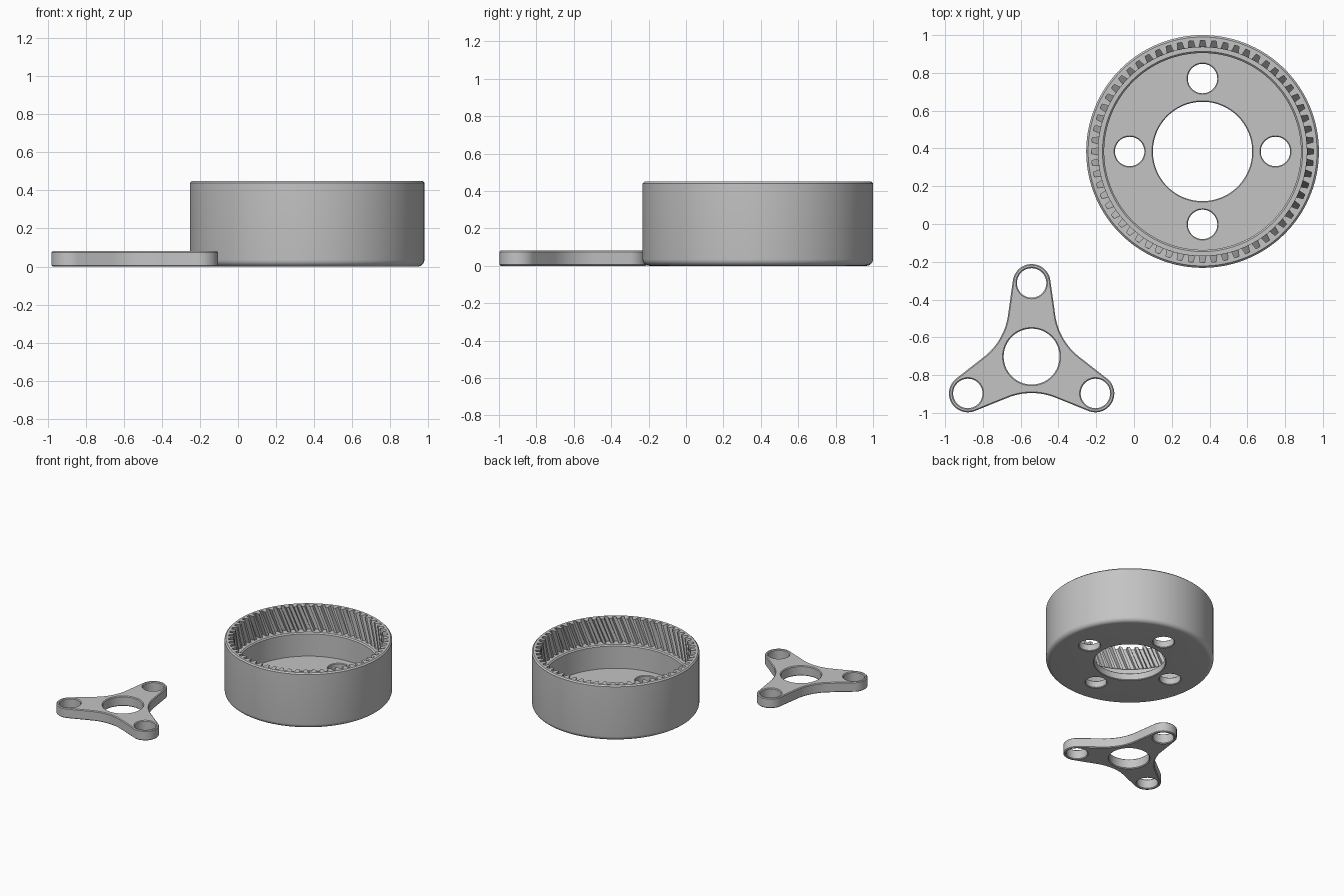
import bpy, bmesh
from math import pi, tau, sin, cos, radians
from mathutils import Vector

cube = bpy.data.objects.get("Cube")
if cube:
    bpy.data.objects.remove(cube, do_unlink=True)

grey = bpy.data.materials.new("plain grey")
grey.use_nodes = True
GREY = (0.55, 0.55, 0.55, 1)
grey.diffuse_color = GREY
grey.node_tree.nodes["Principled BSDF"].inputs["Base Color"].default_value = GREY


def arc(cx, cy, r, a0, a1, n):
    """Points along an arc, both ends included."""
    return [(cx + r * cos(a0 + (a1 - a0) * i / n), cy + r * sin(a0 + (a1 - a0) * i / n))
            for i in range(n + 1)]


def circle(r, n, cx=0, cy=0):
    return arc(cx, cy, r, 0, tau, n)[:-1]


def loop(bm, pts, z):
    return [bm.verts.new((x, y, z)) for x, y in pts]


def bridge(bm, a, b):
    for i in range(len(a)):
        j = (i + 1) % len(a)
        bm.faces.new((a[i], a[j], b[j], b[i]))


def cap(bm, *loops):
    """Fill the flat area between an outline and its holes."""
    edges = []
    for l in loops:
        for i, v in enumerate(l):
            w = l[(i + 1) % len(l)]
            edges.append(bm.edges.get((v, w)) or bm.edges.new((v, w)))
    bmesh.ops.triangle_fill(bm, edges=edges, use_beauty=True, normal=Vector((0, 0, 1)))


def wall(bm, outline, bottom, top, edge):
    """Upright wall with chamfered rims; returns its bottom and top loops."""
    steps = [(edge, bottom), (0, bottom + edge), (0, top - edge), (edge, top)]
    loops = [loop(bm, outline(inset), z) for inset, z in steps]
    for a, b in zip(loops, loops[1:]):
        bridge(bm, a, b)
    return loops[0], loops[-1]


def finish(bm, name, location):
    bmesh.ops.recalc_face_normals(bm, faces=bm.faces)
    mesh = bpy.data.meshes.new(name)
    bm.to_mesh(mesh)
    bm.free()
    mesh.materials.append(grey)
    obj = bpy.data.objects.new(name, mesh)
    obj.location = location
    bpy.context.collection.objects.link(obj)
    bpy.ops.object.select_all(action='DESELECT')
    obj.select_set(True)
    bpy.context.view_layer.objects.active = obj
    bpy.ops.object.shade_smooth_by_angle(angle=radians(30))


def hole(r, x, y, n=48):
    return lambda inset: circle(r + inset, n, x, y)


# Three-armed carrier plate: rounded arm ends joined by concave arcs
REACH, END_R, WAIST, TAPER = 0.39, 0.10, 0.193, radians(8)
line = REACH * sin(TAPER) + END_R
D = (line - WAIST) / (cos(radians(30) - TAPER) - 1)


def carrier_outline(inset):
    pts = []
    for k in range(3):
        a = pi / 2 + k * tau / 3
        pts += arc(REACH * cos(a), REACH * sin(a), END_R - inset,
                   a - pi / 2 + TAPER, a + pi / 2 - TAPER, 24)
        m = a + pi / 3
        half = pi / 6 - TAPER
        pts += arc(D * cos(m), D * sin(m), D - WAIST + inset,
                   m + pi + half, m + pi - half, 16)
    return pts


bm = bmesh.new()
outlines = [carrier_outline, hole(0.148, 0, 0, 64)]
for k in range(3):
    a = pi / 2 + k * tau / 3
    outlines.append(hole(0.078, REACH * cos(a), REACH * sin(a)))
rims = [wall(bm, o, 0, 0.081, 0.006) for o in outlines]
cap(bm, *[r[0] for r in rims])
cap(bm, *[r[1] for r in rims])
finish(bm, "carrier_plate", (-0.542, -0.702, 0))

# Ring gear cup: sizes
R, H, ROUND, FLOOR, LEDGE = 0.616, 0.45, 0.035, 0.06, 0.25
SIDES, TEETH, ROOT_R, TIP_R = 160, 60, 0.588, 0.552
LEAN = 0.13


def teeth_outline(turn):
    pts = []
    pitch = tau / TEETH
    for i in range(TEETH):
        for f, r in ((-0.32, TIP_R), (-0.2, ROOT_R), (0.2, ROOT_R), (0.32, TIP_R)):
            a = (i + f) * pitch + turn
            pts.append((r * cos(a), r * sin(a)))
    return pts


def stack(bm, profile):
    """Revolved wall through (radius, height) pairs."""
    loops = [loop(bm, circle(r, SIDES), z) for r, z in profile]
    for a, b in zip(loops, loops[1:]):
        bridge(bm, a, b)
    return loops[0], loops[-1]


bm = bmesh.new()
# Outer wall with rounded foot and chamfered rim
foot = [(R - ROUND + ROUND * sin(t), ROUND - ROUND * cos(t))
        for t in (i * pi / 12 for i in range(7))]
base, rim = stack(bm, foot + [(R, H - 0.01), (R - 0.01, H)])

# Slanted inner teeth
STEPS = 8
rows = [loop(bm, teeth_outline(pi / 2 + LEAN * (i / STEPS - 1)), LEDGE + (H - LEDGE) * i / STEPS)
        for i in range(STEPS + 1)]
for a, b in zip(rows, rows[1:]):
    bridge(bm, a, b)
cap(bm, rim, rows[-1])

# Ledge under the teeth and smooth wall down to the floor
ledge, floor = stack(bm, [(0.53, LEDGE), (0.521, LEDGE - 0.009), (0.521, FLOOR)])
cap(bm, rows[0], ledge)

# Floor with a large centre hole and four bolt holes
holes = [hole(0.263, 0, 0, 96)]
for k in range(4):
    holes.append(hole(0.078, 0.386 * cos(k * pi / 2), 0.386 * sin(k * pi / 2)))
rims = [wall(bm, h, 0, FLOOR, 0.005) for h in holes]
cap(bm, base, *[r[0] for r in rims])
cap(bm, floor, *[r[1] for r in rims])
finish(bm, "ring_gear_cup", (0.363, 0.384, 0))
